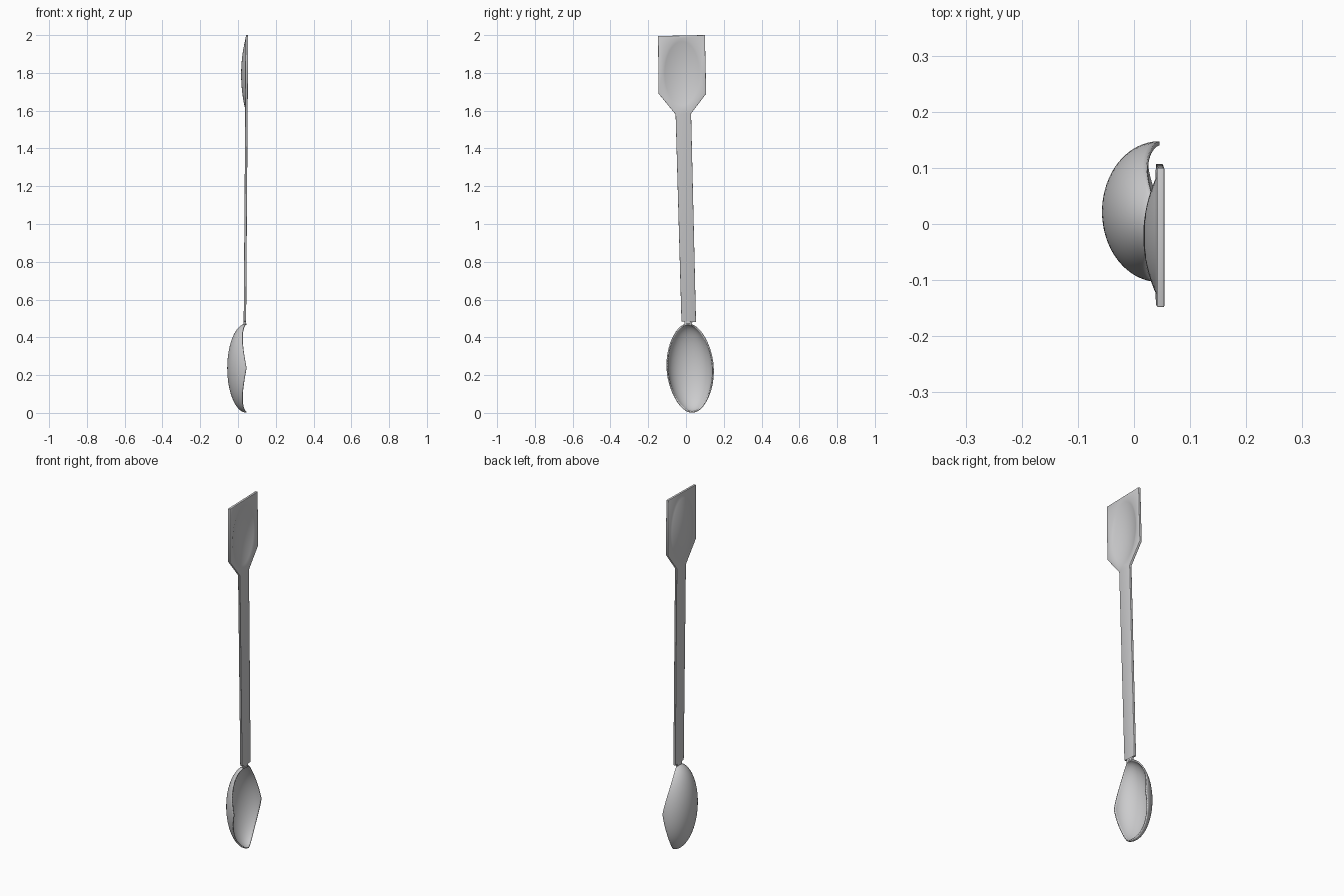
import bpy, bmesh
from math import sin, cos, pi, asin

cube = bpy.data.objects.get("Cube")
if cube:
    bpy.data.objects.remove(cube)

steel = bpy.data.materials.new("brushed grey steel")
steel.use_nodes = True
GREY = (0.6, 0.6, 0.61, 1)
steel.diffuse_color = GREY
steel.node_tree.nodes["Principled BSDF"].inputs["Base Color"].default_value = GREY


def finish(name, bm, facing, thickness, bevel=0.0):
    """Turn a thin sheet facing +x or -x into a smooth-shaded solid part."""
    bmesh.ops.recalc_face_normals(bm, faces=bm.faces)
    if sum(f.normal.x * f.calc_area() for f in bm.faces) * facing < 0:
        bmesh.ops.reverse_faces(bm, faces=bm.faces)
    mesh = bpy.data.meshes.new(name)
    bm.to_mesh(mesh)
    bm.free()
    mesh.materials.append(steel)
    obj = bpy.data.objects.new(name, mesh)
    bpy.context.collection.objects.link(obj)
    solid = obj.modifiers.new("thickness", 'SOLIDIFY')
    solid.thickness = thickness
    if bevel:
        edge = obj.modifiers.new("soft_edges", 'BEVEL')
        edge.width = bevel
        edge.segments = 2
        edge.limit_method = 'ANGLE'
        edge.angle_limit = 1.0
    bpy.ops.object.select_all(action='DESELECT')
    obj.select_set(True)
    bpy.context.view_layer.objects.active = obj
    bpy.ops.object.shade_smooth_by_angle(angle=0.6)
    return obj


def ring_edges(bm, verts):
    return [bm.edges.new((v, verts[(i + 1) % len(verts)])) for i, v in enumerate(verts)]


def bowl(bm, rings, tip):
    """Skin successive rings and close the last one on a tip vertex."""
    n = len(rings[0])
    for a, b in zip(rings, rings[1:]):
        for i in range(n):
            j = (i + 1) % n
            bm.faces.new((a[i], a[j], b[j], b[i]))
    for i in range(n):
        bm.faces.new((rings[-1][i], rings[-1][(i + 1) % n], tip))


def face_x(z):
    """Front face of the slightly leaning handle."""
    return 0.043 + 0.0073 * (z - 0.48)


# Handle and flat blade with a shallow dished oval
outline = [(-0.024, 0.485), (0.053, 0.48), (0.027, 1.585), (0.107, 1.69),
           (0.1, 2.0), (-0.148, 1.995), (-0.145, 1.69), (-0.055, 1.58)]
bm = bmesh.new()
border = [bm.verts.new((face_x(z), y, z)) for y, z in outline]
N = 64
rings = []
for k in range(10):
    r = 1 - k / 10
    ring = []
    for i in range(N):
        t = 2 * pi * i / N
        z = 1.797 + 0.188 * r * sin(t)
        y = -0.021 + 0.102 * r * cos(t)
        ring.append(bm.verts.new((face_x(z) - 0.023 * (1 - r * r), y, z)))
    rings.append(ring)
edges = ring_edges(bm, border) + ring_edges(bm, rings[0])
bmesh.ops.triangle_fill(bm, edges=edges, use_beauty=True)
bowl(bm, rings, bm.verts.new((face_x(1.797) - 0.023, -0.021, 1.797)))
finish("handle_and_blade", bm, 1, 0.013, 0.002)

# Deep spoon bowl: half an ellipsoid with a rim that dips between its four tips
bm = bmesh.new()
CY, CZ, N = 0.022, 0.237, 96


def hull(theta, phi):
    z = 0.236 * sin(theta) * cos(phi)
    y = CY + 0.125 * cos(theta) * cos(phi) - 0.045 * z
    return bm.verts.new((0.045 - 0.102 * sin(phi), y, CZ + z))


rings = []
for k in range(18):
    ring = []
    for i in range(N):
        t = 2 * pi * i / N
        rim = asin(0.22 * abs(sin(2 * t)))
        ring.append(hull(t, rim + (pi / 2 - rim) * k / 18))
    rings.append(ring)
bowl(bm, rings, hull(0, pi / 2))
finish("spoon_bowl", bm, -1, 0.007)

# Short neck joining the bowl to the handle
bm = bmesh.new()
neck = [(-0.008, 0.464), (0.03, 0.464), (0.036, 0.49), (-0.008, 0.49)]
bm.faces.new([bm.verts.new((0.042, y, z)) for y, z in neck])
finish("neck", bm, 1, 0.012, 0.002)
